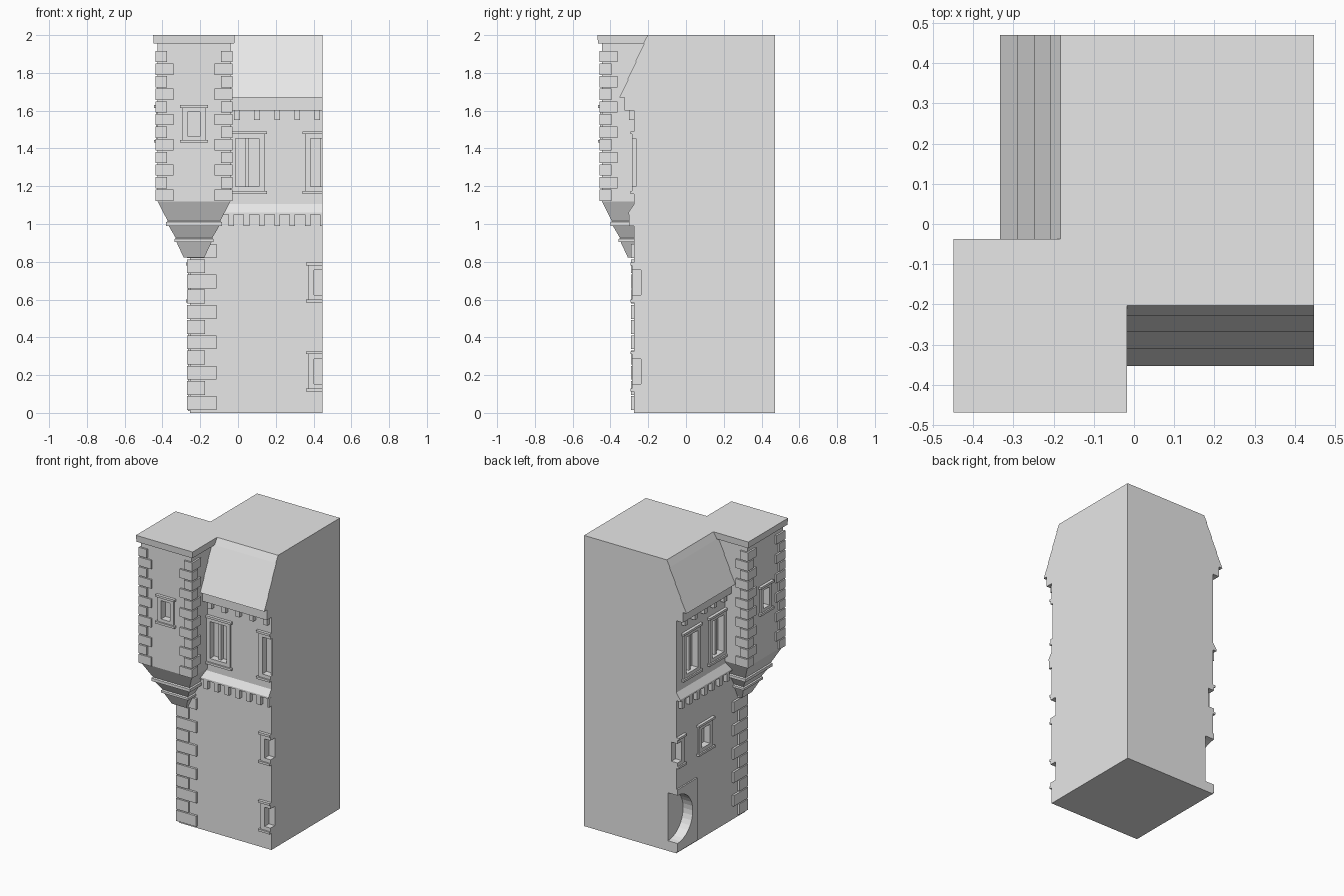
import bpy
import bmesh
import math
from mathutils import Vector

cube = bpy.data.objects.get("Cube")
if cube:
    bpy.data.objects.remove(cube, do_unlink=True)

stone = bpy.data.materials.new("pale_grey_stone")
stone.use_nodes = True
STONE = (0.8, 0.8, 0.8, 1)
stone.diffuse_color = STONE
stone.node_tree.nodes["Principled BSDF"].inputs["Base Color"].default_value = STONE

# Wall corner, cut-off planes of the section, and tower axis
WX, WY = -0.255, -0.275
EX, EY = 0.447, 0.47
TX, TY, TR = -0.233, -0.253, 0.192
LENGTH = {"front": EX - WX, "side": EY - WY}


def finish(bm, name):
    bmesh.ops.recalc_face_normals(bm, faces=bm.faces)
    mesh = bpy.data.meshes.new(name)
    bm.to_mesh(mesh)
    bm.free()
    obj = bpy.data.objects.new(name, mesh)
    mesh.materials.append(stone)
    bpy.context.collection.objects.link(obj)
    return obj


def add_box(bm, lo, hi):
    verts = bmesh.ops.create_cube(bm, size=1)["verts"]
    for v in verts:
        v.co = Vector([a + (b - a) * (c + 0.5) for a, b, c in zip(lo, hi, v.co)])


def loft(name, rings):
    """Stack rectangles (x0, y0, x1, y1, z) into a closed solid."""
    bm = bmesh.new()
    loops = [[bm.verts.new(p) for p in ((x0, y0, z), (x1, y0, z), (x1, y1, z), (x0, y1, z))]
             for x0, y0, x1, y1, z in rings]
    for a, b in zip(loops, loops[1:]):
        for i in range(4):
            j = (i + 1) % 4
            bm.faces.new((a[i], a[j], b[j], b[i]))
    bm.faces.new(loops[0][::-1])
    bm.faces.new(loops[-1])
    return finish(bm, name)


def wall_box(bm, side, s0, s1, d0, d1, z0, z1, clip=True):
    """Box on a wall: s along it from the corner, d outward from it."""
    if clip:
        s1 = min(s1, LENGTH[side])
    if side == "front":
        add_box(bm, (WX + s0, WY - d1, z0), (WX + s1, WY - d0, z1))
    else:
        add_box(bm, (WX - d1, WY + s0, z0), (WX - d0, WY + s1, z1))


def carve(target, cutters):
    cutter = finish(cutters, target.name + "_cutter")
    cutter.hide_render = True
    cutter.hide_viewport = True
    mod = target.modifiers.new("openings", "BOOLEAN")
    mod.operation = "DIFFERENCE"
    mod.solver = "EXACT"
    mod.object = cutter
    bpy.context.view_layer.objects.active = target
    bpy.ops.object.modifier_apply(modifier=mod.name)
    bpy.data.objects.remove(cutter, do_unlink=True)


def window(name, cutters, side, s, z, half, high, rim, base=0, mullion=False):
    """Recess with raised surround, head and sill; z is the centre height."""
    wall_box(cutters, side, s - half, s + half, base - 0.037, base + 0.05, z - high, z + high, False)
    bm = bmesh.new()
    top, out = high + rim, half + rim
    inside, face = base - 0.003, base + 0.01
    end = LENGTH[side]
    wall_box(bm, side, s - out, s - half, inside, face, z - top, z + top)
    if s + half < end:
        wall_box(bm, side, s + half, s + out, inside, face, z - top, z + top)
    for k in (-1, 1):
        a, b = sorted((z + k * high, z + k * top))
        wall_box(bm, side, s - half, s + half, inside, face, a, b)
        a, b = sorted((z + k * (top - 0.005), z + k * (top + 0.01)))
        wall_box(bm, side, s - out - 0.013, s + out + 0.013, inside, base + 0.02, a, b)
    if mullion:
        wall_box(bm, side, s - 0.009, s + 0.009, base - 0.038, base - 0.01, z - high, z + high)
    finish(bm, name)


# Main block, windows and round-arched portal
body = loft("main_walls", [(WX, WY, EX, EY, 0), (WX, WY, EX, EY, 1.6)])
cuts = bmesh.new()
for side, spots in (("front", (0.303, 0.702)), ("side", (0.303, 0.585))):
    for n, s in enumerate(spots):
        window(f"{side}_upper_window_{n}", cuts, side, s, 1.325, 0.0625, 0.127, 0.029, mullion=True)
small = (("front", 0.702, 0.69), ("front", 0.702, 0.22), ("side", 0.435, 0.69), ("side", 0.745, 0.69))
for n, (side, s, z) in enumerate(small):
    window(f"small_window_{n}", cuts, side, s, z, 0.045, 0.066, 0.03)

PORTAL_Z, PORTAL_R = 0.235, 0.165
turn = bmesh.ops.create_cone(cuts, cap_ends=True, segments=32, radius1=PORTAL_R, radius2=PORTAL_R, depth=0.1)
for v in turn["verts"]:
    v.co = Vector((WX + 0.013 + v.co.z, EY + v.co.x, PORTAL_Z + v.co.y))
carve(body, cuts)

# Square portal surround with a round hole, cut at the section plane
bm = bmesh.new()
arc = [(-math.sin(a) * PORTAL_R, math.cos(a) * PORTAL_R) for a in [math.pi * i / 16 for i in range(17)]]
outline = arc + [(0, 0.01 - PORTAL_Z), (-0.215, 0.01 - PORTAL_Z), (-0.215, 0.205), (0, 0.205)]
face = bm.faces.new([bm.verts.new((WX, EY + y, PORTAL_Z + z)) for y, z in outline])
new = bmesh.ops.extrude_face_region(bm, geom=[face])["geom"]
bmesh.ops.translate(bm, vec=(-0.01, 0, 0), verts=[g for g in new if isinstance(g, bmesh.types.BMVert)])
finish(bm, "portal_surround")


def wall_ring(out, z, inset=0.0):
    return (WX - out, WY - out, EX - inset, EY - inset, z)


# Belt course with weathered top
loft("belt_course", [wall_ring(o, z, 0.0005) for o, z in ((0.03, 1.05), (0.03, 1.062), (0, 1.105))])

# Cornice and mansard roof in overlapping courses
rings = [wall_ring(0.05, 1.6), wall_ring(0.05, 1.67)]
levels = [(0.078, 1.67), (0.036, 1.765), (-0.006, 1.86), (-0.048, 1.955), (-0.072, 2.0)]
for (o0, z0), (o1, z1) in zip(levels, levels[1:]):
    rings += [wall_ring(o0, z0), wall_ring(o1 - (0.005 if z1 < 2 else 0), z1)]
loft("mansard_roof", rings)

# Corbel rows under belt and cornice
for name, start, step, z0, z1 in (("belt_corbels", 0.204, 0.081, 0.99, 1.05),
                                  ("cornice_corbels", 0.235, 0.106, 1.55, 1.6)):
    bm = bmesh.new()
    for side, length in LENGTH.items():
        s = start
        while s < length - 0.01:
            wall_box(bm, side, s, s + 0.03, -0.003, 0.028, z0, z1)
            s += step
    finish(bm, name)


def tower_ring(r, z):
    return (TX - r, TY - r, TX + r, TY + r, z)


# Corner turret with its windows, cap and stepped base
tower = loft("turret_walls", [tower_ring(TR, 1.12), tower_ring(TR, 1.96)])
cuts = bmesh.new()
for side in LENGTH:
    window(f"turret_{side}_window", cuts, side, 0.022, 1.53, 0.034, 0.063, 0.026, base=TR - 0.022)
carve(tower, cuts)
loft("turret_cap", [tower_ring(0.213, 1.955), tower_ring(0.216, 2.0)])
loft("turret_base", [tower_ring(r, z) for r, z in (
    (0.055, 0.823), (0.093, 0.905), (0.104, 0.905), (0.104, 0.92), (0.096, 0.925),
    (0.134, 0.99), (0.147, 0.99), (0.147, 1.01), (0.139, 1.015), (TR, 1.12))])


def quoins(name, x, y, dx, dy, z0, rows, pitch, long, short, out):
    """Alternating corner stones; dx, dy point from the corner into the walls."""
    bm = bmesh.new()
    for n in range(rows):
        a, b = (long, short) if n % 2 == 0 else (short, long)
        xs = sorted((x - dx * out, x + dx * a))
        ys = sorted((y - dy * out, y + dy * b))
        z = z0 + n * pitch
        add_box(bm, (xs[0], ys[0], z), (xs[1], ys[1], z + pitch - 0.007))
    finish(bm, name)


quoins("wall_quoins", WX, WY, 1, 1, 0.015, 11, 0.0805, 0.14, 0.08, 0.015)
for name, kx, ky in (("front_right", -1, -1), ("front_left", 1, -1), ("rear_right", -1, 1)):
    quoins(f"turret_{name}_quoins", TX + kx * TR, TY + ky * TR, -kx, -ky,
           1.122, 12, 0.0668, 0.083, 0.05, 0.012)
